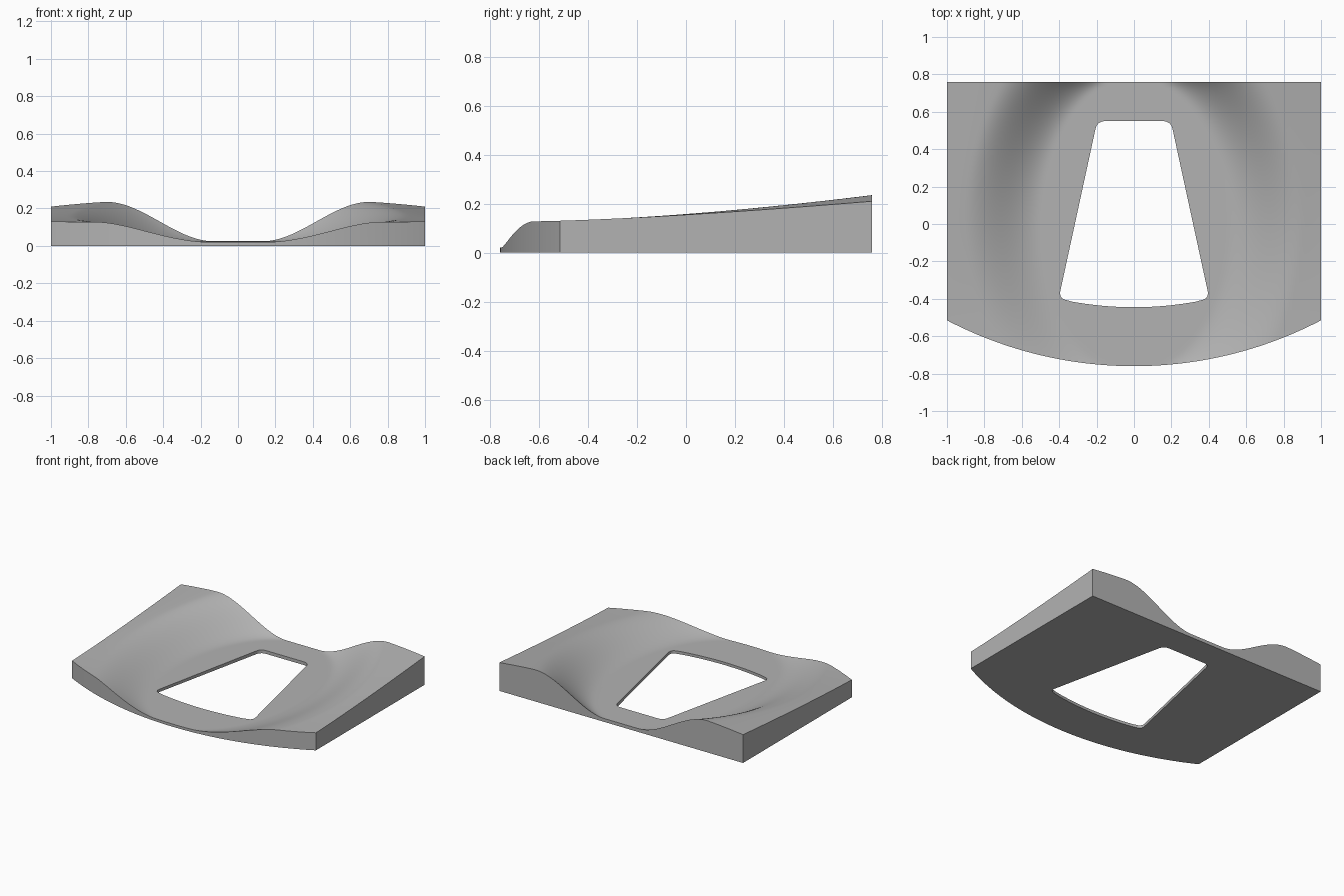
import bpy, bmesh, math
from mathutils import Vector

if "Cube" in bpy.data.objects:
    bpy.data.objects.remove(bpy.data.objects["Cube"])

BACK = 0.76            # y of the straight back edge
ARC_Y, ARC_R = 1.403, 2.163   # centre and radius of the curved front edge
NX, NY = 120, 90


def height(x, y):
    """Shallow elliptical dish between two rims that rise toward the back."""
    a = abs(x)
    t = max(0.0, (y + 0.62) / 1.38)
    floor = 0.02 + 0.005 * t
    ridge = 0.128 + 0.107 * t ** 1.6
    side = 0.128 + 0.082 * t ** 1.4
    inner = 0.5 * math.sqrt(max(0.0, 1 - (y / 0.79) ** 2))
    crest = 0.9 - 0.2 * (y / BACK) ** 2
    if a <= inner:
        return floor
    if a < crest:
        u = (a - inner) / (crest - inner)
        return floor + (ridge - floor) * u * u * (3 - 2 * u)
    return ridge + (side - ridge) * ((a - crest) / (1 - crest)) ** 1.3


def finish(bm, name):
    bmesh.ops.recalc_face_normals(bm, faces=bm.faces)
    me = bpy.data.meshes.new(name)
    bm.to_mesh(me)
    bm.free()
    ob = bpy.data.objects.new(name, me)
    bpy.context.collection.objects.link(ob)
    return ob


grey = bpy.data.materials.new("grey")
grey.diffuse_color = (0.45, 0.45, 0.45, 1)
grey.use_nodes = True
grey.node_tree.nodes["Principled BSDF"].inputs["Base Color"].default_value = grey.diffuse_color

# Contoured panel: curved top sheet extruded down to a flat base
bm = bmesh.new()
rows = []
for j in range(NY + 1):
    row = []
    for i in range(NX + 1):
        x = -1 + 2 * i / NX
        front = ARC_Y - math.sqrt(ARC_R ** 2 - x * x)
        y = front + (BACK - front) * j / NY
        row.append(bm.verts.new((x, y, height(x, y))))
    rows.append(row)
for j in range(NY):
    for i in range(NX):
        bm.faces.new((rows[j][i], rows[j][i + 1], rows[j + 1][i + 1], rows[j + 1][i]))
ext = bmesh.ops.extrude_face_region(bm, geom=bm.faces[:], use_keep_orig=True)
for v in ext["geom"]:
    if isinstance(v, bmesh.types.BMVert):
        v.co.z = 0
panel = finish(bm, "contoured_panel")
panel.data.materials.append(grey)


# Opening cutter: tapered outline with rounded corners and an arched front
def rounded(prev, corner, nxt, r, n=8):
    """Quadratic fillet of a corner."""
    p, c, q = Vector(prev), Vector(corner), Vector(nxt)
    s, e = c + (p - c).normalized() * r, c + (q - c).normalized() * r
    return [s * (1 - k / n) ** 2 + c * 2 * (k / n) * (1 - k / n) + e * (k / n) ** 2
            for k in range(n + 1)]


top, low = (0.197, 0.55), (0.403, -0.40)
right = rounded((0, 0.55), top, low, 0.045) + rounded(top, low, (0.2, -0.434), 0.045)
arch = [Vector((x, ARC_Y - math.sqrt(1.848 ** 2 - x * x)))
        for x in [0.33 - 0.66 * k / 16 for k in range(17)]]
left = [Vector((-p.x, p.y)) for p in reversed(right)]
bm = bmesh.new()
face = bm.faces.new([bm.verts.new((p.x, p.y, -0.2)) for p in right + arch + left])
ext = bmesh.ops.extrude_face_region(bm, geom=[face], use_keep_orig=True)
for v in ext["geom"]:
    if isinstance(v, bmesh.types.BMVert):
        v.co.z = 0.5
cutter = finish(bm, "opening_cutter")
cutter.hide_render = True

# Cut the opening, then smooth the curved top
cut = panel.modifiers.new("opening", 'BOOLEAN')
cut.operation = 'DIFFERENCE'
cut.solver = 'EXACT'
cut.object = cutter
bpy.context.view_layer.objects.active = panel
panel.select_set(True)
cutter.select_set(False)
bpy.ops.object.modifier_apply(modifier="opening")
bpy.data.objects.remove(cutter)
bpy.ops.object.shade_smooth_by_angle(angle=math.radians(30))
